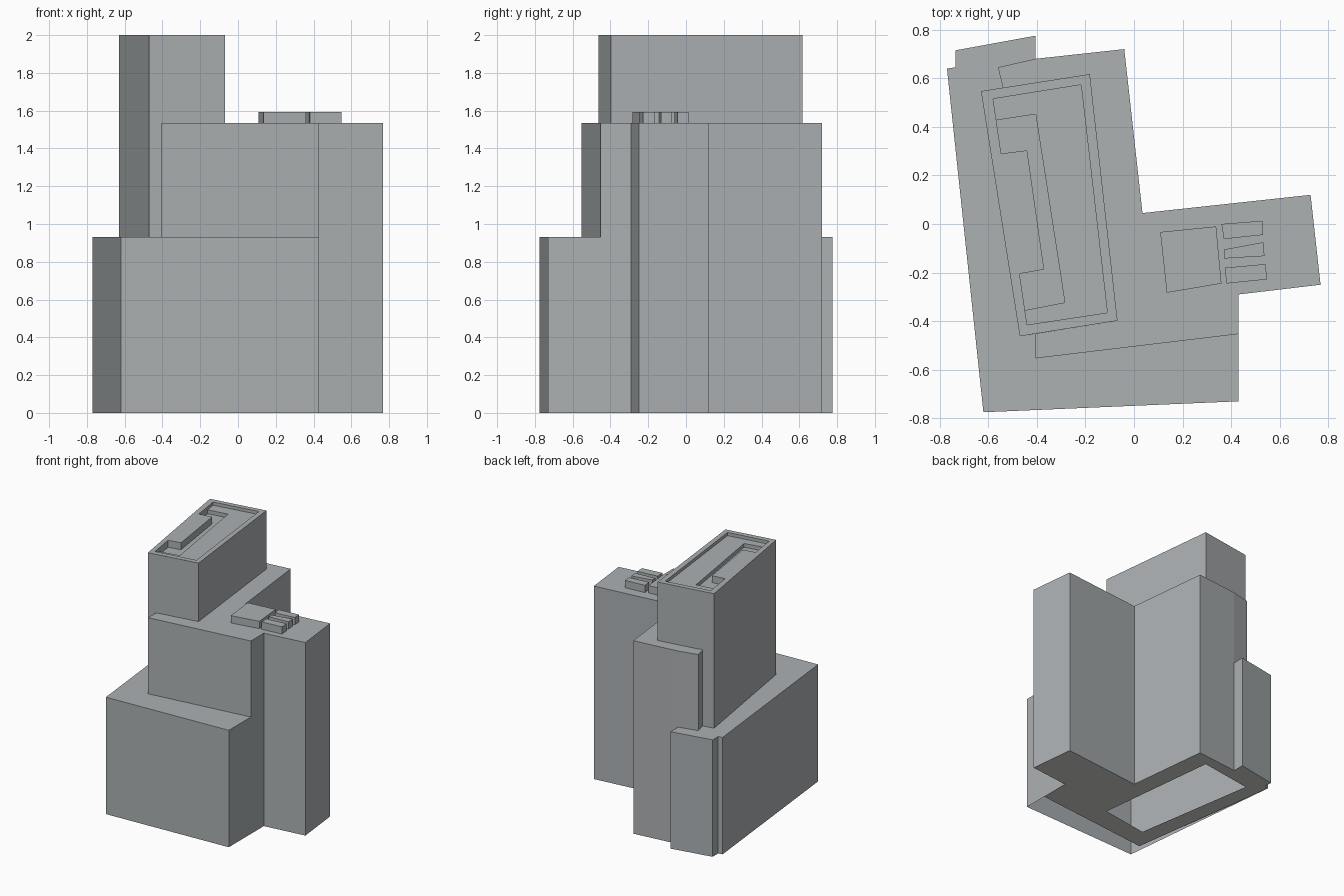
import bpy
import bmesh

cube = bpy.data.objects.get("Cube")
if cube:
    bpy.data.objects.remove(cube, do_unlink=True)


def make_material(name, colour):
    mat = bpy.data.materials.new(name)
    mat.use_nodes = True
    mat.diffuse_color = colour
    mat.node_tree.nodes["Principled BSDF"].inputs["Base Color"].default_value = colour
    return mat


concrete = make_material("concrete_grey", (0.415, 0.44, 0.45, 1))
pale_stone = make_material("pale_stone", (0.65, 0.645, 0.64, 1))

PODIUM_TOP, MIDRISE_TOP, TOWER_TOP = 0.93, 1.535, 2.0
ROOF_FLOOR, TRENCH_FLOOR = 1.975, 1.945


def finish(name, bm, material=concrete):
    bmesh.ops.remove_doubles(bm, verts=bm.verts, dist=0.0005)
    mesh = bpy.data.meshes.new(name)
    bm.to_mesh(mesh)
    bm.free()
    mesh.materials.append(material)
    obj = bpy.data.objects.new(name, mesh)
    bpy.context.collection.objects.link(obj)
    return obj


def add_face(bm, points):
    return bm.faces.new([bm.verts.new(p) for p in points])


def add_cap(bm, outline, z):
    add_face(bm, [(x, y, z) for x, y in outline])


def add_walls(bm, run, bottom, top, closed=False):
    """Vertical walls along a run of points, facing right of travel."""
    ends = run[1:] + run[:1] if closed else run[1:]
    for a, b in zip(run, ends):
        add_face(bm, [(*a, bottom), (*b, bottom), (*b, top), (*a, top)])


def prism(name, outline, bottom, top):
    bm = bmesh.new()
    add_walls(bm, outline, bottom, top, closed=True)
    add_cap(bm, outline, top)
    return finish(name, bm)


# Shared plan corners
tower_sw, tower_se = (-0.47, -0.462), (-0.068, -0.398)
tower_ne, tower_nw = (-0.182, 0.617), (-0.63, 0.547)
tower_plan = [tower_sw, tower_se, tower_ne, tower_nw]
south_join, north_join = (-0.405, -0.452), (-0.54, 0.561)
ledge_west, ledge_east = (-0.405, -0.553), (0.43, -0.453)
back_step, back_tip = (-0.406, 0.68), (-0.56, 0.645)

podium_front = [(-0.62, -0.775), (0.43, -0.73), ledge_east]
podium_back = [back_step, (-0.406, 0.775), (-0.735, 0.715),
               (-0.735, 0.645), (-0.77, 0.64)]
wing_run = [ledge_east, (0.43, -0.29), (0.768, -0.25), (0.727, 0.12),
            (0.035, 0.045), (-0.04, 0.72), back_step]

# Podium: low tier wrapping the south and west sides
bm = bmesh.new()
add_walls(bm, podium_back + podium_front, 0, PODIUM_TOP)
add_cap(bm, podium_front + [ledge_west, south_join, tower_sw, tower_nw,
                            north_join, back_tip] + podium_back, PODIUM_TOP)
finish("podium", bm)

# Midrise: L-shaped block with the east wing
bm = bmesh.new()
add_walls(bm, wing_run, 0, MIDRISE_TOP)
add_walls(bm, [back_step, back_tip, north_join], PODIUM_TOP, MIDRISE_TOP)
add_walls(bm, [south_join, ledge_west, ledge_east], PODIUM_TOP, MIDRISE_TOP)
add_cap(bm, wing_run + [back_tip, north_join, tower_ne, tower_se,
                        south_join, ledge_west], MIDRISE_TOP)
finish("midrise", bm)

# Tower walls rise from the podium on the west, from the midrise elsewhere
bm = bmesh.new()
add_walls(bm, [north_join, tower_nw, tower_sw, south_join], PODIUM_TOP, TOWER_TOP)
add_walls(bm, [south_join, tower_se, tower_ne, north_join], MIDRISE_TOP, TOWER_TOP)
finish("tower", bm)

# Tower roof: parapet with a bar flush to its west side, floor and C-shaped trench
rim = [(-0.44, -0.415), (-0.11, -0.365), (-0.218, 0.573), (-0.58, 0.515)]
trench_outer = [(-0.567, 0.427), (-0.405, 0.452), (-0.285, -0.323), (-0.449, -0.355)]
bar = [(-0.471, -0.205), (-0.37, -0.187), (-0.44, 0.303), (-0.547, 0.29)]
trench_start, trench_end = trench_outer[:1], trench_outer[-1:]
bm = bmesh.new()
for i in range(3):
    add_cap(bm, [tower_plan[i], tower_plan[i + 1], rim[i + 1], rim[i]], TOWER_TOP)
add_cap(bm, [tower_nw, tower_sw, rim[0]] + trench_end + bar + trench_start + rim[3:],
        TOWER_TOP)
add_walls(bm, trench_start + rim[::-1] + trench_end, ROOF_FLOOR, TOWER_TOP)
add_cap(bm, rim + trench_outer, ROOF_FLOOR)
add_walls(bm, trench_outer, TRENCH_FLOOR, ROOF_FLOOR)
add_walls(bm, trench_end + bar + trench_start, TRENCH_FLOOR, TOWER_TOP)
add_cap(bm, (trench_outer + bar)[::-1], TRENCH_FLOOR)
finish("tower_roof", bm)

# Plant room and three vents on the wing roof
UNIT_TOP = MIDRISE_TOP + 0.058
prism("plant_room", [(0.135, -0.283), (0.36, -0.245), (0.338, -0.01), (0.108, -0.033)],
      MIDRISE_TOP, UNIT_TOP)
vents = {
    "vent_back": [(0.37, -0.062), (0.532, -0.045), (0.528, 0.013), (0.36, 0)],
    "vent_middle": [(0.37, -0.142), (0.537, -0.132), (0.533, -0.075), (0.37, -0.105)],
    "vent_front": [(0.38, -0.245), (0.547, -0.228), (0.542, -0.165), (0.375, -0.18)],
}
for name, outline in vents.items():
    prism(name, outline, MIDRISE_TOP, UNIT_TOP)

# Ground slab with an opening below the tower, stopping short of the podium front
bm = bmesh.new()
slab = [(-0.59, -0.64), (0.43, -0.53)] + wing_run[1:] + podium_back[1:]
edges = []
for loop in (slab, tower_plan):
    verts = [bm.verts.new((x, y, 0)) for x, y in loop]
    edges += [bm.edges.new((a, b)) for a, b in zip(verts, verts[1:] + verts[:1])]
bmesh.ops.triangle_fill(bm, edges=edges, use_beauty=True, normal=(0, 0, -1))
for face in bm.faces:
    face.normal_update()
    if face.normal.z > 0:
        face.normal_flip()
bmesh.ops.dissolve_limit(bm, angle_limit=0.01, verts=bm.verts, edges=bm.edges)
finish("ground_slab", bm, pale_stone)
